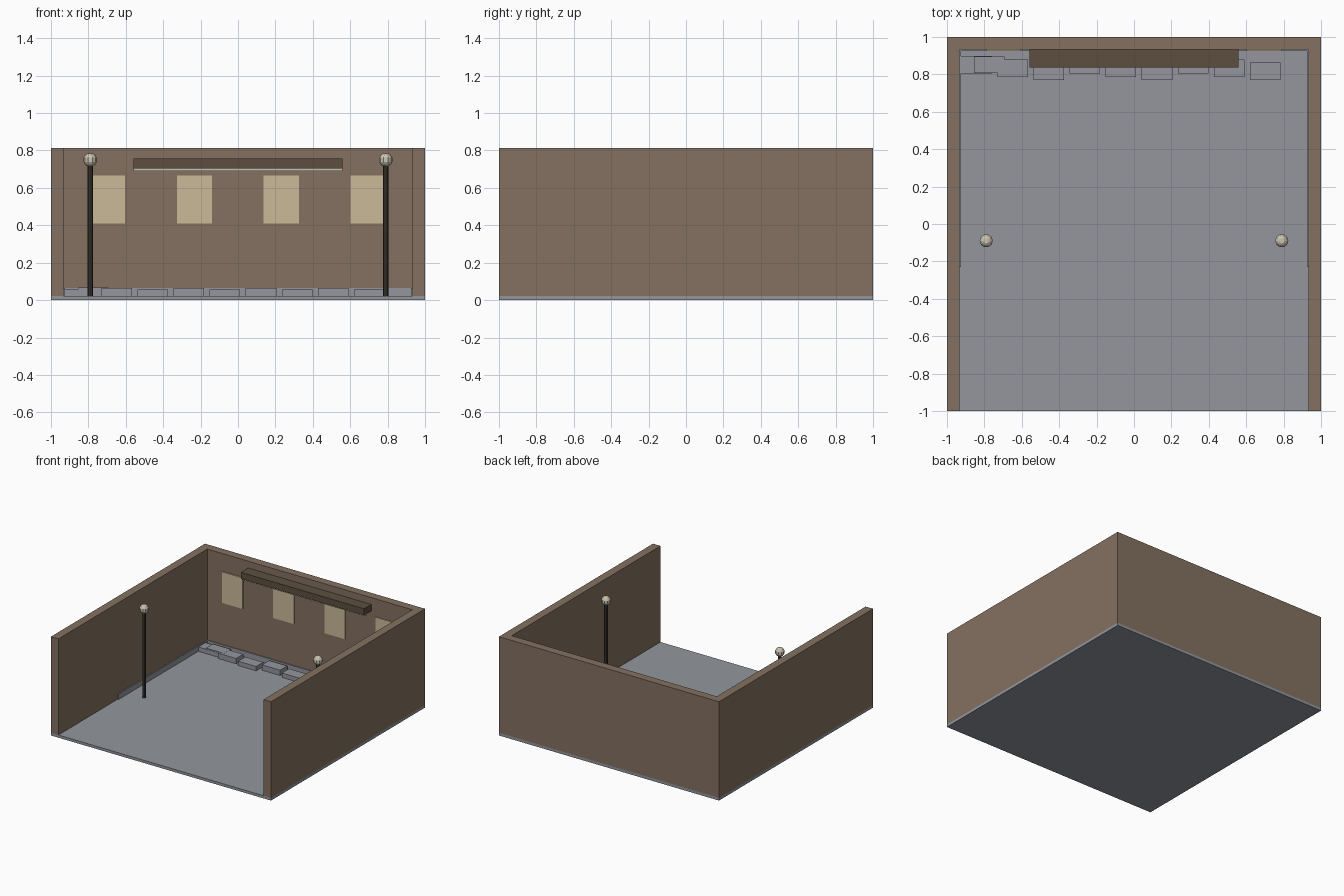
import bpy, bmesh, math

if "Cube" in bpy.data.objects:
    bpy.data.objects.remove(bpy.data.objects["Cube"])


def linear(c):
    c /= 255
    return c / 12.92 if c <= 0.04045 else ((c + 0.055) / 1.055) ** 2.4


def material(name, r, g, b):
    m = bpy.data.materials.new(name)
    m.diffuse_color = (linear(r), linear(g), linear(b), 1)
    m.use_nodes = True
    m.node_tree.nodes["Principled BSDF"].inputs["Base Color"].default_value = m.diffuse_color
    return m


WALL = material("brown_plaster", 133, 113, 97)
STONE = material("grey_stone", 147, 150, 157)
GLASS = material("warm_window", 203, 186, 152)
WOOD = material("dark_wood", 92, 79, 63)
IRON = material("dark_iron", 64, 57, 49)
LAMP = material("lamp_cream", 203, 195, 176)


def finish(name, bm, mat):
    bmesh.ops.recalc_face_normals(bm, faces=bm.faces)
    me = bpy.data.meshes.new(name)
    bm.to_mesh(me)
    bm.free()
    me.materials.append(mat)
    ob = bpy.data.objects.new(name, me)
    bpy.context.collection.objects.link(ob)
    return ob


def prism(name, outline, z0, z1, mat):
    """Extrude a plan outline from z0 up to z1."""
    bm = bmesh.new()
    face = bm.faces.new([bm.verts.new((x, y, z0)) for x, y in outline])
    top = bmesh.ops.extrude_face_region(bm, geom=[face])["geom"]
    for v in top:
        if isinstance(v, bmesh.types.BMVert):
            v.co.z = z1
    return finish(name, bm, mat)


def box(name, x0, x1, y0, y1, z0, z1, mat):
    return prism(name, [(x0, y0), (x1, y0), (x1, y1), (x0, y1)], z0, z1, mat)


def lathe(name, profile, x, y, sides, mat):
    """Spin a (radius, height) profile around a vertical axis, with capped ends."""
    bm = bmesh.new()
    rings = []
    for r, z in profile:
        angles = [2 * math.pi * i / sides for i in range(sides)]
        rings.append([bm.verts.new((x + r * math.cos(a), y + r * math.sin(a), z)) for a in angles])
    for lo, hi in zip(rings, rings[1:]):
        for i in range(sides):
            j = (i + 1) % sides
            bm.faces.new((lo[i], lo[j], hi[j], hi[i]))
    bm.faces.new(rings[0][::-1])
    bm.faces.new(rings[-1])
    return finish(name, bm, mat)


FLOOR = 0.022
INNER = 0.932

# Floor slab and U-shaped wall, open at the front
box("floor", -1, 1, -1, 1, 0, FLOOR, STONE)
prism("walls", [(-1, -1), (-INNER, -1), (-INNER, INNER), (INNER, INNER),
                (INNER, -1), (1, -1), (1, 1), (-1, 1)], FLOOR, 0.812, WALL)

# Low kerb along the back and part of the side walls
K = 0.924
prism("kerb", [(-INNER, -0.23), (-K, -0.23), (-K, K), (K, K), (K, -0.23),
               (INNER, -0.23), (INNER, INNER), (-INNER, INNER)], FLOOR, 0.066, STONE)

# Row of loose stone blocks, staggered in depth and height
for k in range(9):
    x = -0.842 + 0.193 * k
    y = (0.805, 0.786, 0.77)[k % 3]
    top = 0.066 if k % 2 else 0.058
    box(f"stone_block_{k}", x - 0.082, x + 0.082, y, y + 0.093, FLOOR, top, STONE)
box("corner_block", -0.855, -0.692, 0.807, 0.896, FLOOR, 0.067, STONE)

# Windows on the back wall
for i in range(4):
    x = -0.698 + 0.4647 * i
    box(f"window_{i}", x - 0.094, x + 0.094, INNER - 0.008, INNER, 0.41, 0.665, GLASS)

# Beam with a light strip below
box("beam", -0.56, 0.56, 0.838, INNER, 0.703, 0.756, WOOD)
box("light_strip", -0.56, 0.56, 0.85, 0.87, 0.69, 0.703, LAMP)

# Lamp posts with faceted globes
for side, x in (("left", -0.79), ("right", 0.79)):
    lathe(f"{side}_post", [(0.014, FLOOR), (0.014, 0.725)], x, -0.09, 8, IRON)
    globe = [(0.037 * math.sin(math.pi * t), 0.75 - 0.037 * math.cos(math.pi * t))
             for t in (0.12, 0.25, 0.4, 0.6, 0.75, 0.88)]
    lathe(f"{side}_globe", globe, x, -0.09, 10, LAMP)
